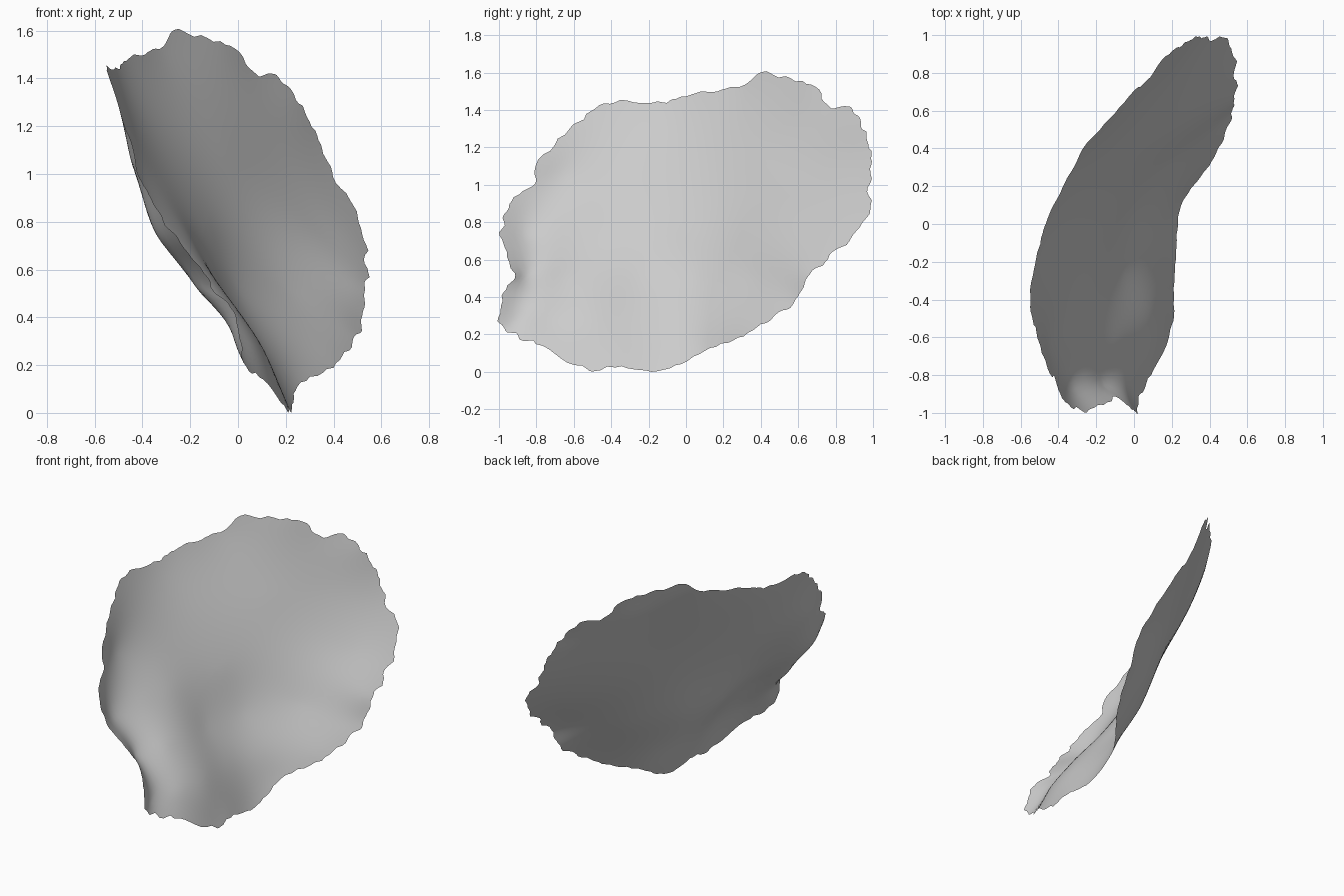
import bpy, bmesh, math
from mathutils import Vector, noise

cube = bpy.data.objects.get("Cube")
if cube:
    bpy.data.objects.remove(cube, do_unlink=True)

# Rim of the sheet and a few relief points, as (y, z, x) in hundredths
RIM = [
    (-100, 25, 2), (-98, 40, -1), (-93, 50, -8), (-95, 62, -18), (-98, 72, -26),
    (-96, 87, -35), (-82, 100, -42), (-79, 110, -44), (-60, 131, -51), (-41, 143, -55),
    (-15, 143, -51), (0, 147, -47), (13, 149, -41), (30, 152, -32), (42, 158, -25),
    (65, 154, -5), (78, 142, 8), (88, 140, 16), (95, 131, 25), (99, 115, 33),
    (98, 100, 39), (96, 81, 50), (80, 63, 54), (65, 50, 53), (59, 37, 52),
    (50, 31, 49), (33, 20, 41), (10, 10, 25), (-15, 0, 22), (-40, 2, 21),
    (-53, 1, 20), (-80, 14, 9), (-97, 21, 2),
]
RELIEF = [
    (-90, 27, -1), (-72, 27, 6), (-50, 27, 10), (-20, 27, 8), (5, 27, 14),
    (-86, 50, -16), (-65, 50, -9), (-48, 50, -6), (-25, 50, -7), (5, 50, 0), (35, 50, 21),
    (-86, 72, -33), (-60, 75, -28), (-40, 75, -22), (0, 75, -12), (40, 75, 12), (70, 75, 36),
    (-65, 105, -45), (-40, 110, -42), (0, 110, -29), (40, 110, -5), (70, 110, 15),
    (-10, 135, -46), (40, 135, -17),
]
rim = [Vector(p) / 100 for p in RIM]
knots = rim + [Vector(p) / 100 for p in RELIEF]


def kernel(dy, dz):
    r2 = dy * dy + dz * dz
    return r2 * math.log(r2) if r2 > 1e-12 else 0.0


def solve(rows):
    """Gaussian elimination with pivoting on an augmented matrix."""
    n = len(rows)
    for i in range(n):
        pivot = max(range(i, n), key=lambda k: abs(rows[k][i]))
        rows[i], rows[pivot] = rows[pivot], rows[i]
        for k in range(i + 1, n):
            factor = rows[k][i] / rows[i][i]
            if factor:
                rows[k] = [a - factor * b for a, b in zip(rows[k], rows[i])]
    result = [0.0] * n
    for i in reversed(range(n)):
        known = sum(rows[i][j] * result[j] for j in range(i + 1, n))
        result[i] = (rows[i][n] - known) / rows[i][i]
    return result


# Thin-plate surface through all knots gives the smooth waves of the sheet
SOFT = 0.003
matrix = []
for i, p in enumerate(knots):
    row = [kernel(p.x - q.x, p.y - q.y) for q in knots]
    row[i] += SOFT
    matrix.append(row + [1, p.x, p.y, p.z])
for column in ([1 for q in knots], [q.x for q in knots], [q.y for q in knots]):
    matrix.append(column + [0, 0, 0, 0])
weights = solve(matrix)


def depth(y, z):
    bend = sum(w * kernel(y - q.x, z - q.y) for w, q in zip(weights, knots))
    return bend + weights[-3] + weights[-2] * y + weights[-1] * z


def rim_point(t):
    """Closed Catmull-Rom curve through the rim."""
    i, f = int(t), t - int(t)
    a, b, c, d = (rim[(i + k) % len(rim)] for k in (-1, 0, 1, 2))
    return 0.5 * (2 * b + (c - a) * f + (2 * a - 5 * b + 4 * c - d) * f * f
                  + (3 * b - a - 3 * c + d) * f ** 3)


# Sheet: rings spreading from the middle to a slightly ragged rim
RINGS, STEPS = 28, 8
centre = Vector((0, 0.78))
bm = bmesh.new()
middle = bm.verts.new((depth(*centre), *centre))
outline = []
for s in range(len(rim) * STEPS):
    p = rim_point(s / STEPS).to_2d()
    rag = 0.03 * noise.noise((p.x * 22, p.y * 22, 0.5))
    outline.append((p - centre, rag))
rings = []
for k in range(1, RINGS + 1):
    f = k / RINGS
    ring = []
    for arm, rag in outline:
        y, z = centre + arm * f * (1 + rag * f ** 8)
        ring.append(bm.verts.new((depth(y, z), y, z)))
    rings.append(ring)
count = len(outline)
for j in range(count):
    n = (j + 1) % count
    bm.faces.new((middle, rings[0][n], rings[0][j]))
    for inner, outer in zip(rings, rings[1:]):
        bm.faces.new((inner[j], inner[n], outer[n], outer[j]))
bmesh.ops.recalc_face_normals(bm, faces=bm.faces)
if sum(f.normal.x for f in bm.faces) < 0:
    bmesh.ops.reverse_faces(bm, faces=bm.faces)
lowest = min(v.co.z for v in bm.verts)
bmesh.ops.translate(bm, verts=bm.verts, vec=(0, 0, -lowest))
for face in bm.faces:
    face.smooth = True
mesh = bpy.data.meshes.new("wavy_sheet")
bm.to_mesh(mesh)
bm.free()
sheet = bpy.data.objects.new("wavy_sheet", mesh)
bpy.context.collection.objects.link(sheet)

# Plain grey surface
grey = bpy.data.materials.new("light_grey")
grey.use_nodes = True
colour = (0.6, 0.6, 0.6, 1)
grey.diffuse_color = colour
grey.node_tree.nodes["Principled BSDF"].inputs["Base Color"].default_value = colour
mesh.materials.append(grey)
